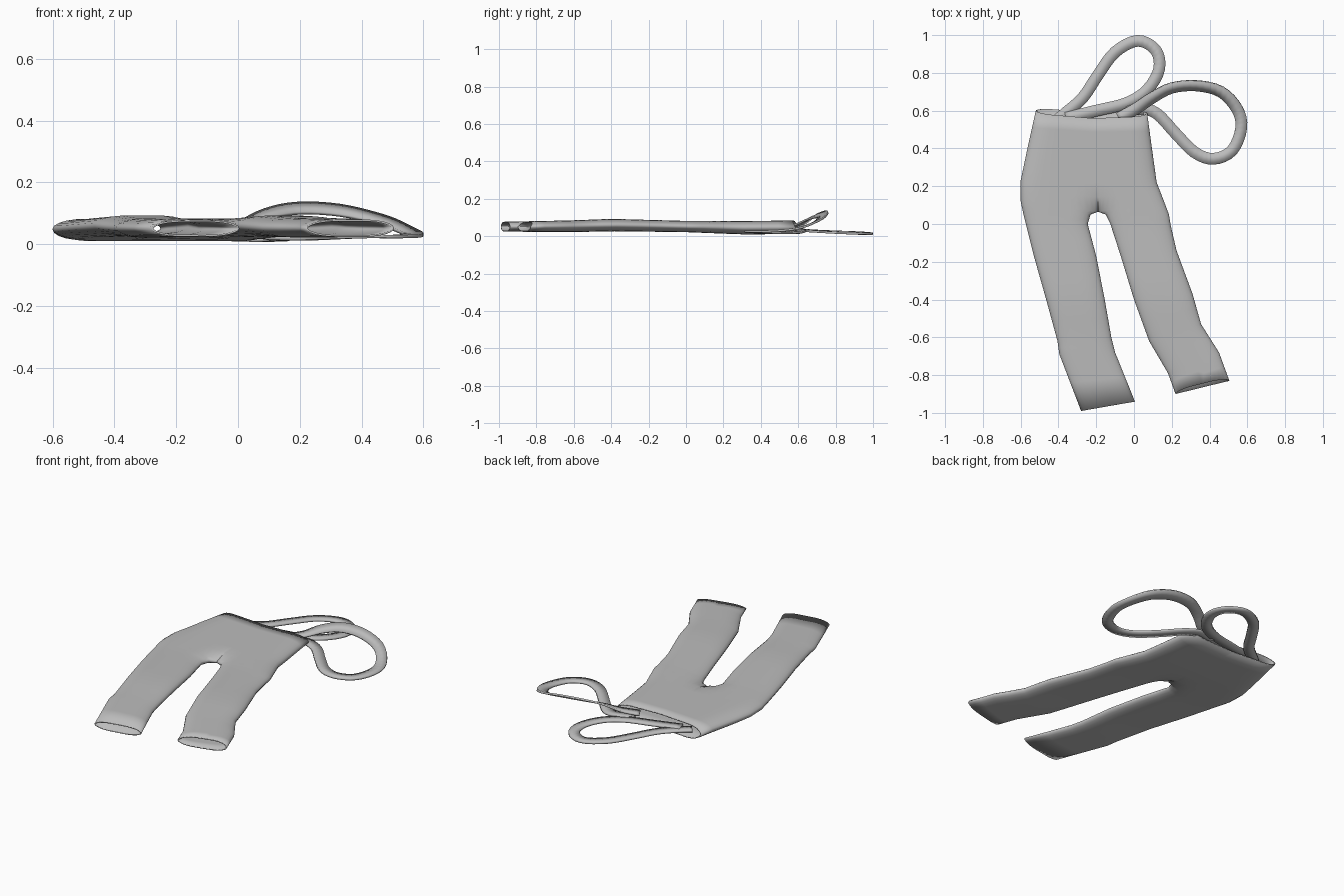
import bpy, bmesh, math
from mathutils import Vector
from mathutils.geometry import intersect_point_line

cube = bpy.data.objects.get("Cube")
if cube:
    bpy.data.objects.remove(cube)

fabric = bpy.data.materials.new("grey fabric")
fabric.use_nodes = True
grey = (0.5, 0.5, 0.5, 1)
fabric.diffuse_color = grey
fabric.node_tree.nodes["Principled BSDF"].inputs["Base Color"].default_value = grey


def finish(bm, name, thickness, offset, angle):
    """Turn a bmesh sheet into a smooth cloth object with some thickness."""
    mesh = bpy.data.meshes.new(name)
    bm.to_mesh(mesh)
    bm.free()
    mesh.materials.append(fabric)
    obj = bpy.data.objects.new(name, mesh)
    bpy.context.collection.objects.link(obj)
    solid = obj.modifiers.new("cloth thickness", 'SOLIDIFY')
    solid.thickness = thickness
    solid.offset = offset
    bpy.ops.object.select_all(action='DESELECT')
    obj.select_set(True)
    bpy.context.view_layer.objects.active = obj
    bpy.ops.object.shade_smooth_by_angle(angle=math.radians(angle))
    return obj


def points(pairs):
    return [Vector((x, y, 0)) for x, y in pairs]


# Trouser outline from waist to cuff: outer seams, shared centre line, inner seams
centre = [(-.22, .575), (-.2, .4), (-.19, .22), (-.19, .065)]
right_outer = points([(-.52, .6), (-.56, .42), (-.6, .23), (-.6, .12), (-.585, .05),
                      (-.57, -.01), (-.53, -.17), (-.465, -.4), (-.405, -.62),
                      (-.395, -.69), (-.28, -.99)])
right_inner = points(centre + [(-.23, .05), (-.245, 0), (-.2, -.17), (-.155, -.4),
                               (-.12, -.6), (-.1, -.68), (.005, -.94)])
left_outer = points([(.07, .585), (.095, .4), (.12, .22), (.155, .13), (.185, .05),
                     (.195, -.01), (.225, -.14), (.31, -.37), (.355, -.53),
                     (.45, -.68), (.505, -.83)])
left_inner = points(centre + [(-.15, .05), (-.125, 0), (-.07, -.17), (0, -.4),
                              (.08, -.62), (.18, -.79), (.22, -.9)])
CROTCH = len(centre) - 1
seams = [right_outer, left_outer, right_inner[CROTCH:], left_inner[CROTCH:]]

# Underside and upper side heights along the garment
heights = [(-1, .025, .077), (-.6, .022, .085), (-.4, .027, .093), (0, .022, .082),
           (.3, .01, .082), (.65, .012, .084)]


def height_at(y):
    for (a, low_a, top_a), (b, low_b, top_b) in zip(heights, heights[1:]):
        if y <= b:
            t = (y - a) / (b - a)
            return low_a + (low_b - low_a) * t, top_a + (top_b - top_a) * t
    return heights[-1][1:]


def seam_distance(p):
    best = 1.0
    for seam in seams:
        for a, b in zip(seam, seam[1:]):
            q, t = intersect_point_line(p, a, b)
            q = a.lerp(b, min(max(t, 0), 1))
            best = min(best, (p - q).length)
    return best


def puff(p, side):
    """Lift a flat point to the upper (+1) or under (-1) cloth layer."""
    d = min(seam_distance(p) / .1, 1)
    f = math.sqrt(max(0, 1 - (1 - d) ** 2))
    low, top = height_at(p.y)
    q = p.copy()
    q.z = (low + top) / 2 + side * f * (top - low) / 2
    if p.y > .55:                        # front of the waist sits lower
        q.y -= side * .015 * f
    if side > 0 and p.y < -.8 and p.x > .2:   # gaping cuff
        q.y += .02 * f
    return q


bm = bmesh.new()
COLS, SUB = 14, 2
for outer, inner in ((right_outer, right_inner), (left_outer, left_inner)):
    rows = []
    for i in range(len(outer) - 1):
        for s in range(SUB):
            rows.append((outer[i].lerp(outer[i + 1], s / SUB),
                         inner[i].lerp(inner[i + 1], s / SUB)))
    rows.append((outer[-1], inner[-1]))
    for side in (1, -1):
        grid = []
        for a, b in rows:
            ts = [(1 - math.cos(math.pi * c / COLS)) / 2 for c in range(COLS + 1)]
            grid.append([bm.verts.new(puff(a.lerp(b, t), side)) for t in ts])
        for r0, r1 in zip(grid, grid[1:]):
            for c in range(COLS):
                face = bm.faces.new((r0[c], r0[c + 1], r1[c + 1], r1[c]))
                face.normal_update()
                if face.normal.z * side < 0:
                    face.normal_flip()
bmesh.ops.remove_doubles(bm, verts=bm.verts, dist=.0008)
bmesh.ops.recalc_face_normals(bm, faces=bm.faces)
# Make sure the cloth faces outwards
if sum(f.normal.z * (f.calc_center_median().z - .05) for f in bm.faces) < 0:
    bmesh.ops.reverse_faces(bm, faces=bm.faces)
finish(bm, "trousers", .006, -1, 60)


def smooth_path(pts, steps=4):
    """Catmull-Rom path through points of any dimension."""
    pts = [Vector(p) for p in pts]
    pts = [pts[0]] + pts + [pts[-1]]
    path = []
    for a, b, c, d in zip(pts, pts[1:], pts[2:], pts[3:]):
        for s in range(steps):
            t = s / steps
            path.append((b * 2 + (c - a) * t + (a * 2 - b * 5 + c * 4 - d) * t ** 2
                         + (b * 3 - a - c * 3 + d) * t ** 3) / 2)
    return path + [pts[-1]]


def strap(name, pts, half_width=.031):
    """Flat looped ribbon; the fourth value tilts its left edge up."""
    path = smooth_path(pts)
    sheet = bmesh.new()
    previous = None
    for i, p in enumerate(path):
        run = path[min(i + 1, len(path) - 1)] - path[max(i - 1, 0)]
        across = Vector((-run.y, run.x, 0)).normalized()
        across.z = p.w
        across = across.normalized() * half_width
        pair = [sheet.verts.new(p.xyz + across), sheet.verts.new(p.xyz - across)]
        if previous:
            sheet.faces.new((previous[0], previous[1], pair[1], pair[0]))
        previous = pair
    finish(sheet, name, .011, 0, 40)


# Suspender straps
strap("right_strap", [(-.42, .54, .035, 0), (-.36, .59, .035, 0), (-.27, .67, .03, 0),
                      (-.19, .79, .025, 0), (-.1, .91, .02, 0), (.02, .97, .014, 0),
                      (.115, .92, .014, 0), (.133, .82, .018, 0), (.07, .71, .025, 0),
                      (-.04, .64, .03, 0), (-.2, .6, .035, 0), (-.36, .56, .04, 0)])
strap("left_strap", [(-.08, .56, .05, 0), (.01, .61, .065, .1), (.1, .67, .1, .4),
                     (.2, .72, .117, .6), (.33, .732, .11, .6), (.46, .7, .08, .4),
                     (.545, .61, .045, .1), (.568, .51, .03, 0), (.52, .39, .025, 0),
                     (.42, .345, .025, 0), (.32, .38, .022, 0), (.22, .48, .018, 0),
                     (.12, .585, .02, 0), (.03, .61, .03, 0), (-.06, .58, .03, 0)])
